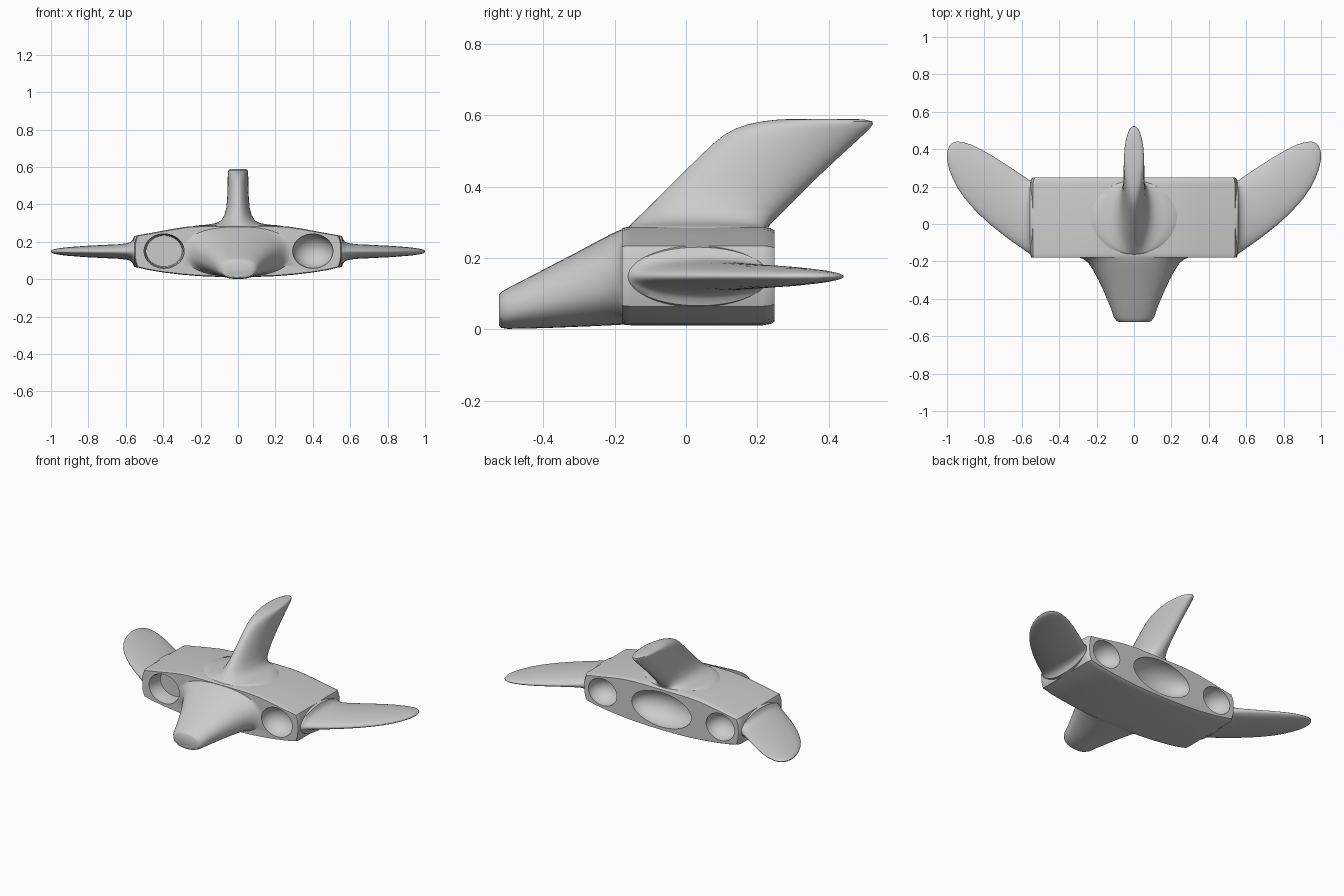
import bpy, bmesh
from math import cos, sin, pi, copysign, radians

if "Cube" in bpy.data.objects:
    bpy.data.objects.remove(bpy.data.objects["Cube"])


def loft(name, rings):
    """Skin a list of equal-length point rings and cap both ends."""
    bm = bmesh.new()
    vs = [[bm.verts.new(p) for p in r] for r in rings]
    n = len(vs[0])
    for a, b in zip(vs, vs[1:]):
        for i in range(n):
            j = (i + 1) % n
            bm.faces.new((a[i], a[j], b[j], b[i]))
    bm.faces.new(vs[0])
    bm.faces.new(vs[-1])
    bmesh.ops.recalc_face_normals(bm, faces=bm.faces)
    me = bpy.data.meshes.new(name)
    bm.to_mesh(me)
    bm.free()
    ob = bpy.data.objects.new(name, me)
    bpy.context.collection.objects.link(ob)
    return ob


def oval(ru, rv, power=2.0, n=48):
    """Superellipse outline as (u, v) pairs."""
    e = 2 / power
    out = []
    for i in range(n):
        c, s = cos(2 * pi * i / n), sin(2 * pi * i / n)
        out.append((ru * copysign(abs(c) ** e, c), rv * copysign(abs(s) ** e, s)))
    return out


def select(ob):
    bpy.ops.object.select_all(action='DESELECT')
    ob.select_set(True)
    bpy.context.view_layer.objects.active = ob


def combine(ob, tool, op):
    m = ob.modifiers.new(op.lower(), 'BOOLEAN')
    m.operation, m.solver, m.object = op, 'EXACT', tool
    select(ob)
    bpy.ops.object.modifier_apply(modifier=m.name)
    bpy.data.objects.remove(tool)


def smooth(ob, angle=35):
    select(ob)
    bpy.ops.object.shade_smooth_by_angle(angle=radians(angle))


# wide centre body: half outline (x, z), mirrored, with rounded front and back rims
top = [(.555, .15), (.552, .20), (.54, .234), (.45, .25), (.36, .267), (.28, .28), (.2, .286), (.1, .287)]
low = [(.1, .012), (.2, .016), (.3, .024), (.4, .036), (.48, .049), (.54, .064), (.552, .10)]
half = top + [(0, .287)]
outline = half + [(-x, z) for x, z in top[::-1]]
outline += [(-x, z) for x, z in low[::-1]] + [(0, .011)] + low
stations = [(-.18, .965), (-.172, .99), (-.155, 1), (.215, 1), (.237, .975), (.248, .93)]
body = loft("body", [[(x * (1 - (1 - k) * .3), y, .15 + (z - .15) * k) for x, z in outline]
                     for y, k in stations])

# tapered nose: y, half width, bottom, top
nose_st = [(-.525, .075, .012, .095), (-.519, .092, .004, .104), (-.5, .107, .001, .115),
           (-.45, .124, .002, .141), (-.4, .145, .003, .167), (-.35, .166, .005, .193),
           (-.3, .19, .007, .219), (-.25, .217, .009, .246), (-.21, .243, .011, .267),
           (-.19, .266, .012, .276), (-.178, .295, .013, .281), (-.16, .31, .014, .284),
           (-.13, .3, .016, .282)]
nose = loft("nose", [[(u, y, (b + t) / 2 + v) for u, v in oval(w, (t - b) / 2, 2.3)]
                     for y, w, b, t in nose_st])
combine(body, nose, 'UNION')


# bowl-shaped engine openings
def bowl(x, y, rx, depth, rz):
    bpy.ops.mesh.primitive_uv_sphere_add(segments=48, ring_count=24, location=(x, y, .15))
    ob = bpy.context.object
    ob.name = "bowl_cutter"
    ob.scale = (rx, depth, rz)
    ob.hide_render = True
    combine(body, ob, 'DIFFERENCE')


bowl(.4, -.182, .108, .10, .092)
for s in (-1, 1):
    bowl(s * .415, .25, .1, .10, .085)
bowl(0, .25, .21, .12, .11)

# the left intake is a stepped well with a flat floor
well = loft("intake_cutter", [[(-.395 + u, y, .15 + v) for u, v in oval(.107 * k, .092 * k)]
                              for y, k in [(-.22, 1), (-.17, 1), (-.155, .94), (-.08, .9)]])
well.hide_render = True
combine(body, well, 'DIFFERENCE')
smooth(body)

# swept wings: x, leading y, trailing y, half thickness
wing_st = [(.54, -.166, .228, .086), (.556, -.162, .233, .082), (.562, -.157, .236, .064),
           (.575, -.148, .245, .05), (.6, -.13, .262, .043), (.65, -.095, .296, .038),
           (.7, -.058, .328, .036), (.76, -.01, .366, .033), (.82, .044, .4, .030),
           (.87, .095, .424, .026), (.91, .143, .436, .023), (.945, .195, .442, .019),
           (.97, .244, .434, .015), (.988, .292, .416, .011), (.997, .33, .394, .006),
           (1.0, .35, .378, .002)]
for s, side in ((1, "right"), (-1, "left")):
    wing = loft("wing_" + side, [[(s * x, (a + b) / 2 + u, .148 + v) for u, v in oval((b - a) / 2, h)]
                                 for x, a, b, h in wing_st])
    smooth(wing, 50)

# tail fin with flared foot: z, leading y, trailing y, half width
fin_st = [(.275, -.17, .232, .24), (.287, -.162, .232, .225), (.292, -.157, .235, .16),
          (.3, -.149, .243, .117), (.315, -.133, .257, .09), (.34, -.107, .282, .074),
          (.38, -.067, .322, .063), (.43, -.017, .373, .058), (.48, .034, .426, .056),
          (.52, .076, .47, .055), (.545, .107, .497, .055), (.562, .138, .515, .054),
          (.575, .175, .524, .053), (.583, .215, .522, .05), (.588, .26, .5, .043),
          (.59, .31, .46, .03)]
fin = loft("tail_fin", [[(u, (a + b) / 2 + v, z) for u, v in oval(w, (b - a) / 2)]
                        for z, a, b, w in fin_st])
smooth(fin, 50)
